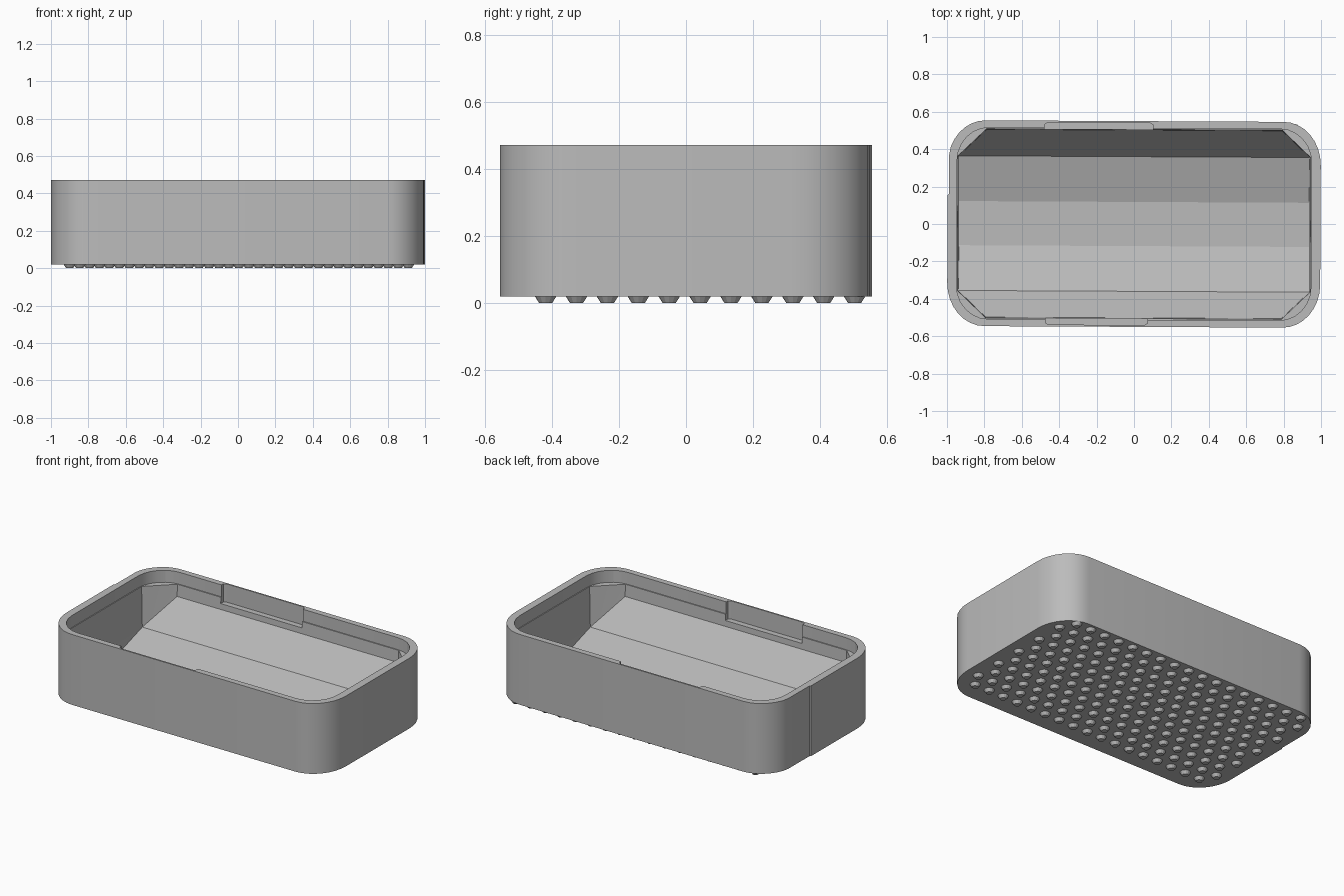
import bpy, bmesh, math
from mathutils import Matrix

if "Cube" in bpy.data.objects:
    bpy.data.objects.remove(bpy.data.objects["Cube"])

grey = bpy.data.materials.new("plain_grey")
grey.use_nodes = True
grey.diffuse_color = (0.5, 0.5, 0.5, 1)
grey.node_tree.nodes["Principled BSDF"].inputs["Base Color"].default_value = (0.5, 0.5, 0.5, 1)

TWIST = Matrix.Rotation(-0.005, 4, "Z")
BASE, TOP, LEDGE = 0.02, 0.472, 0.395


def make_object(name, bm):
    bmesh.ops.recalc_face_normals(bm, faces=bm.faces)
    mesh = bpy.data.meshes.new(name)
    bm.to_mesh(mesh)
    bm.free()
    mesh.materials.append(grey)
    obj = bpy.data.objects.new(name, mesh)
    bpy.context.collection.objects.link(obj)
    return obj


def prism(name, outline, z0, z1):
    bm = bmesh.new()
    face = bm.faces.new([bm.verts.new((x, y, z0)) for x, y in outline])
    new = bmesh.ops.extrude_face_region(bm, geom=[face])["geom"]
    bmesh.ops.translate(bm, vec=(0, 0, z1 - z0),
                        verts=[v for v in new if isinstance(v, bmesh.types.BMVert)])
    bm.transform(TWIST)
    return make_object(name, bm)


def rounded_outline(hx, hy, rx, ry, steps):
    points = []
    for quarter, (sx, sy) in enumerate([(1, 1), (-1, 1), (-1, -1), (1, -1)]):
        for i in range(steps + 1):
            a = math.pi / 2 * (quarter + i / steps)
            points.append((sx * (hx - rx) + rx * math.cos(a),
                           sy * (hy - ry) + ry * math.sin(a)))
    return points


def cut(target, cutter):
    cutter.hide_render = True
    mod = target.modifiers.new("cut", "BOOLEAN")
    mod.operation, mod.solver, mod.object = "DIFFERENCE", "EXACT", cutter
    bpy.context.view_layer.objects.active = target
    bpy.ops.object.modifier_apply(modifier=mod.name)
    bpy.data.objects.remove(cutter)


# Outer shell, with a shallow vertical seam on one end wall
outline = rounded_outline(0.997, 0.55, 0.2, 0.23, 8)
outline = [(max(x, -0.99), y) if y > 0.15 else (x, y) for x, y in outline]
outline[18:18] = [(-0.99, 0.155), (-0.997, 0.15)]
body = prism("tray_body", outline, BASE, TOP)

# Rounded lip opening above the ledge
cut(body, prism("lip_cutter", rounded_outline(0.948, 0.512, 0.17, 0.18, 6), LEDGE, TOP + 0.1))

# Faceted bowl: hull of a chamfered rim and the stepped trough floor
bm = bmesh.new()
rim = LEDGE + 0.01
for x, y, z in [(0.943, 0.36, rim), (0.79, 0.506, rim), (0.79, 0.502, 0.318),
                (0.938, 0.36, 0.135), (0.935, 0.118, 0.06)]:
    for sx in (1, -1):
        for sy in (1, -1):
            bm.verts.new((sx * x, sy * y, z))
bmesh.ops.convex_hull(bm, input=bm.verts)
bm.transform(TWIST)
cut(body, make_object("bowl_cutter", bm))

# Latch recesses inside the two long walls
for side, x0, x1 in [(1, -0.48, 0.1), (-1, -0.47, 0.075)]:
    plan = [(x0, 0.45), (x0, 0.53), (x0 + 0.015, 0.54),
            (x1 - 0.015, 0.54), (x1, 0.53), (x1, 0.45)]
    cut(body, prism("latch_cutter", [(x, side * y) for x, y in plan], 0.355, TOP + 0.1))

bpy.ops.object.select_all(action="DESELECT")
body.select_set(True)
bpy.context.view_layer.objects.active = body
bpy.ops.object.shade_smooth_by_angle(angle=math.radians(15))

# Staggered grip nubs under the base
bm = bmesh.new()
for row in range(11):
    odd = row % 2
    for col in range(17 + odd):
        x = (0.91 if odd else 0.857) - col * 0.1065
        y = -0.418 + row * 0.092
        bmesh.ops.create_cone(bm, cap_ends=True, segments=12, radius1=0.019, radius2=0.033,
                              depth=BASE + 0.002,
                              matrix=Matrix.Translation((x, y, (BASE + 0.002) / 2)))
make_object("grip_nubs", bm)
